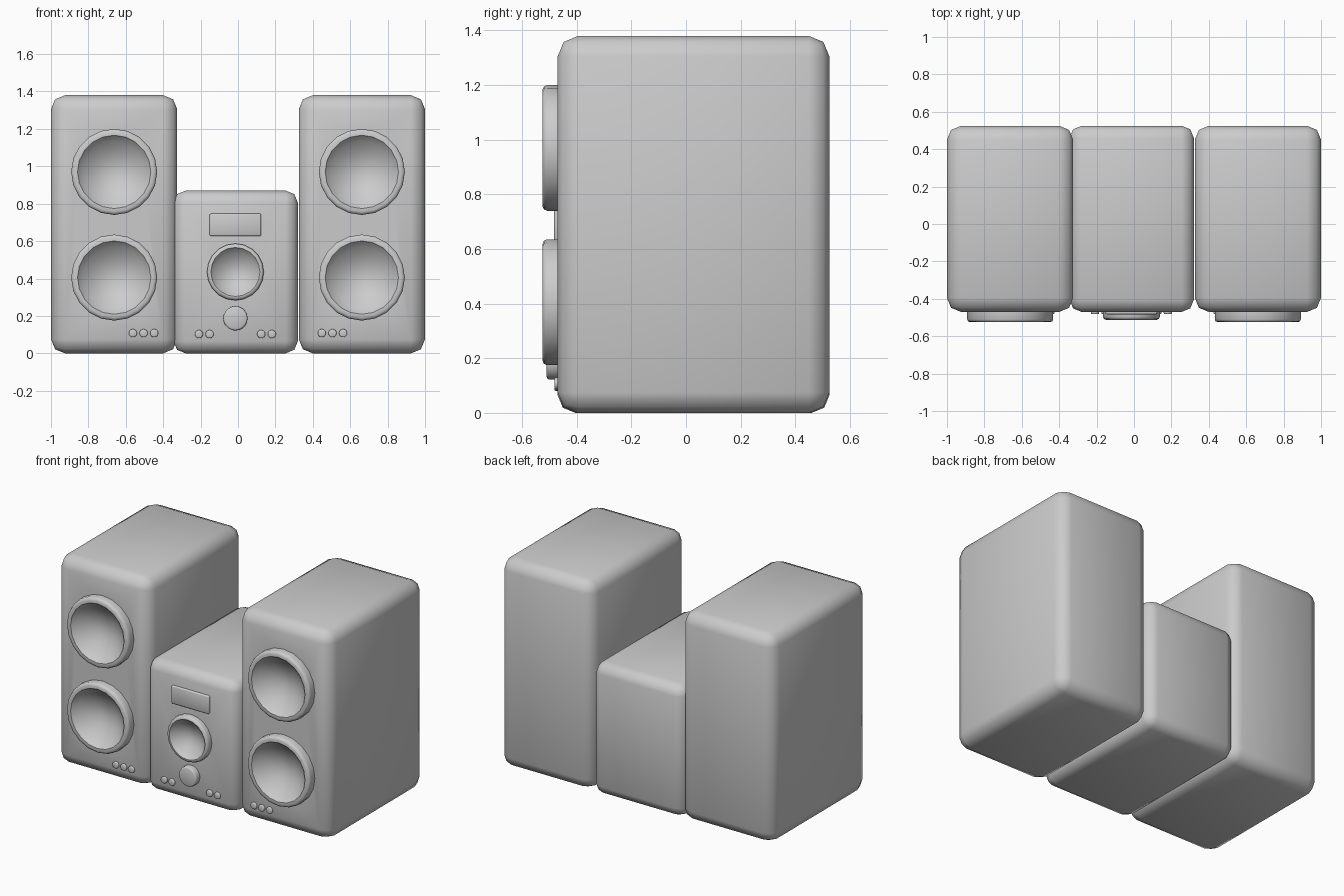
import bpy
import math
from mathutils import Matrix, Vector

old = bpy.data.objects.get("Cube")
if old:
    bpy.data.objects.remove(old, do_unlink=True)

import bmesh

FRONT, BACK = -0.47, 0.525

grey = bpy.data.materials.new("plain grey")
grey.use_nodes = True
grey.diffuse_color = (0.6, 0.6, 0.6, 1)
grey.node_tree.nodes["Principled BSDF"].inputs["Base Color"].default_value = (0.6, 0.6, 0.6, 1)


def activate(obj):
    bpy.ops.object.select_all(action="DESELECT")
    obj.select_set(True)
    bpy.context.view_layer.objects.active = obj


def make_object(name, bm):
    bmesh.ops.recalc_face_normals(bm, faces=bm.faces)
    mesh = bpy.data.meshes.new(name)
    bm.to_mesh(mesh)
    bm.free()
    mesh.materials.append(grey)
    obj = bpy.data.objects.new(name, mesh)
    bpy.context.collection.objects.link(obj)
    return obj


def smooth(obj):
    activate(obj)
    bpy.ops.object.shade_smooth_by_angle(angle=math.radians(50))


def box(name, low, high, bevel, segments):
    """Rounded box between two opposite corners."""
    low, high = Vector(low), Vector(high)
    bm = bmesh.new()
    bmesh.ops.create_cube(bm, size=1)
    bmesh.ops.scale(bm, vec=high - low, verts=bm.verts)
    bmesh.ops.translate(bm, vec=(low + high) / 2, verts=bm.verts)
    bmesh.ops.bevel(bm, geom=bm.edges[:], offset=bevel, segments=segments,
                    profile=0.5, affect="EDGES")
    return make_object(name, bm)


def lathe(name, x, z, profile, sides):
    """Spin (radius, outward distance) points about an axis facing the front."""
    bm = bmesh.new()
    verts = [bm.verts.new((r, -d, 0)) for r, d in profile]
    edges = [bm.edges.new(pair) for pair in zip(verts, verts[1:])]
    bmesh.ops.spin(bm, geom=verts + edges, cent=(0, 0, 0), axis=(0, 1, 0),
                   angle=math.tau, steps=sides, use_duplicate=False)
    bmesh.ops.remove_doubles(bm, verts=bm.verts, dist=0.0003)
    bmesh.ops.translate(bm, vec=(x, FRONT, z), verts=bm.verts)
    return make_object(name, bm)


def cut_recess(cabinet, x, z, radius, depth):
    """Open a round hole in the cabinet front to hold a driver bowl."""
    bm = bmesh.new()
    bmesh.ops.create_cone(bm, cap_ends=True, segments=20, radius1=radius,
                          radius2=radius, depth=depth * 2,
                          matrix=Matrix.Translation((x, FRONT, z))
                          @ Matrix.Rotation(math.pi / 2, 4, "X"))
    cutter = make_object("recess_cutter", bm)
    cutter.hide_render = True
    activate(cabinet)
    mod = cabinet.modifiers.new("recess", "BOOLEAN")
    mod.operation, mod.object, mod.solver = "DIFFERENCE", cutter, "EXACT"
    bpy.ops.object.modifier_apply(modifier=mod.name)
    bpy.data.objects.remove(cutter, do_unlink=True)


def driver(name, cabinet, x, z, outer, inner, height, bowl):
    """Raised rounded ring with a concave bowl inside it."""
    cut_recess(cabinet, x, z, (outer + inner) / 2, bowl)
    edge = 0.016
    profile = [(outer, -0.005), (outer, height - edge),
               (outer - edge * 0.3, height - edge * 0.3), (outer - edge, height),
               (inner + 0.006, height), (inner, height - 0.008)]
    rim = height - 0.008
    steps = 7
    for i in range(1, steps + 1):
        t = i / steps
        profile.append((inner * (1 - t), rim - bowl * (1 - (1 - t) ** 2)))
    smooth(lathe(name, x, z, profile, 20))


def button(name, x, z, radius, height, edge, sides=16):
    profile = [(radius, -0.005), (radius, height - edge),
               (radius - edge * 0.3, height - edge * 0.3),
               (radius - edge, height), (0, height)]
    smooth(lathe(name, x, z, profile, sides))


# Tall side speakers with two drivers and three buttons each
for side, sign in (("left", 1), ("right", -1)):
    x_low, x_high = sorted((sign * 0.325, sign))
    cabinet = box(side + "_cabinet", (x_low, FRONT, 0), (x_high, BACK, 1.38), 0.075, 2)
    for level, z in (("upper", 0.97), ("lower", 0.405)):
        driver(f"{side}_{level}_driver", cabinet, sign * 0.662, z, 0.23, 0.19, 0.055, 0.09)
    smooth(cabinet)
    for i in range(3):
        button(f"{side}_button_{i + 1}", sign * (0.448 + 0.057 * i), 0.108, 0.022, 0.012, 0.005)

# Central unit with one driver, volume knob and display
MID = -0.014
cabinet = box("centre_cabinet", (-0.345, FRONT, 0), (0.32, BACK, 0.87), 0.065, 2)
driver("centre_driver", cabinet, MID, 0.435, 0.152, 0.125, 0.042, 0.06)
smooth(cabinet)
button("volume_knob", MID, 0.187, 0.065, 0.04, 0.01, 20)
smooth(box("display", (MID - 0.138, FRONT - 0.013, 0.627),
           (MID + 0.138, FRONT + 0.01, 0.747), 0.008, 2))

# Small buttons along the base of the central unit
for i, offset in enumerate((-0.195, -0.138, 0.138, 0.195)):
    button(f"centre_button_{i + 1}", MID + offset, 0.103, 0.022, 0.012, 0.005)
